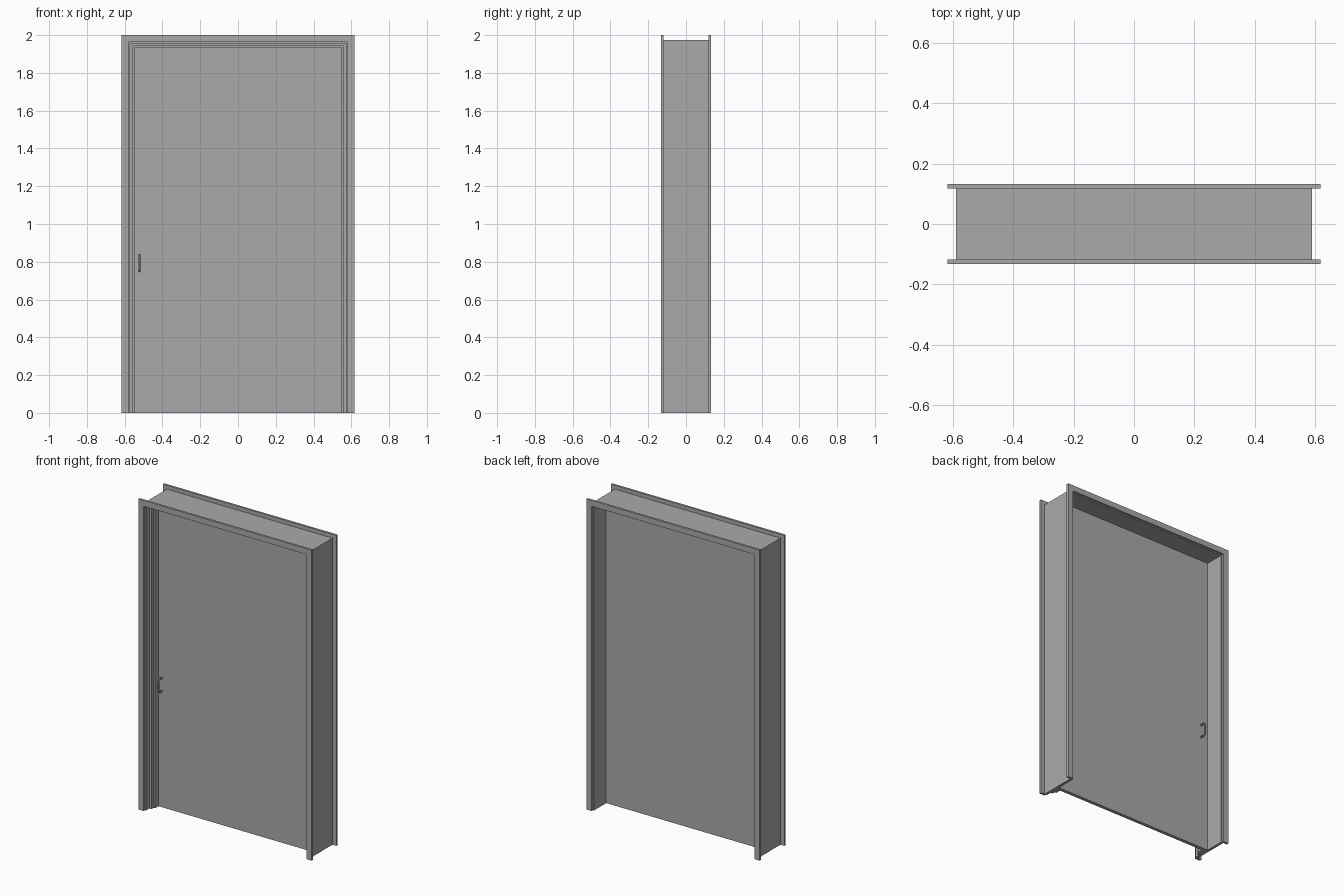
import bpy, bmesh
from mathutils import Vector

cube = bpy.data.objects.get("Cube")
if cube:
    bpy.data.objects.remove(cube, do_unlink=True)

grey = bpy.data.materials.new("plain_grey")
grey.use_nodes = True
colour = (0.4, 0.4, 0.4, 1)
grey.diffuse_color = colour
grey.node_tree.nodes["Principled BSDF"].inputs["Base Color"].default_value = colour


def extrude_outline(name, outline, y0, y1):
    """Extrude an x-z outline from y0 back to y1."""
    bm = bmesh.new()
    face = bm.faces.new([bm.verts.new((x, y0, z)) for x, z in outline])
    out = bmesh.ops.extrude_face_region(bm, geom=[face])
    moved = [v for v in out["geom"] if isinstance(v, bmesh.types.BMVert)]
    bmesh.ops.translate(bm, verts=moved, vec=(0, y1 - y0, 0))
    bmesh.ops.recalc_face_normals(bm, faces=bm.faces)
    mesh = bpy.data.meshes.new(name)
    bm.to_mesh(mesh)
    bm.free()
    mesh.materials.append(grey)
    obj = bpy.data.objects.new(name, mesh)
    bpy.context.collection.objects.link(obj)
    return obj


def surround(name, outer, inner, y0, y1):
    """Three-sided frame; outer and inner are (half width, top height)."""
    (ow, oh), (iw, ih) = outer, inner
    right = [(ow, oh), (ow, 0), (iw, 0), (iw, ih)]
    left = [(-x, z) for x, z in reversed(right)]
    return extrude_outline(name, right + left, y0, y1)


# Sizes shared by neighbouring parts
CASING, CASING_IN = (0.618, 2.0), (0.58, 1.963)
JAMB, JAMB_IN = (0.59, 1.975), (0.573, 1.956)
STOP_IN, INNER_STOP_IN = (0.558, 1.942), (0.547, 1.931)
DEPTH, TRIM = 0.132, 0.014
DOOR_FRONT, DOOR_BACK = -0.028, -0.006

# Trim, jamb and stepped stops
surround("front_casing", CASING, CASING_IN, -DEPTH, TRIM - DEPTH)
surround("back_casing", CASING, CASING_IN, DEPTH - TRIM, DEPTH)
surround("jamb", JAMB, JAMB_IN, TRIM - DEPTH, DEPTH - TRIM)
surround("outer_stop", JAMB_IN, STOP_IN, -0.083, DOOR_FRONT)
surround("inner_stop", STOP_IN, INNER_STOP_IN, -0.063, DOOR_FRONT)

# Door leaf
w, h = JAMB_IN
extrude_outline("door_leaf", [(-w, 0), (w, 0), (w, h), (-w, h)],
                DOOR_FRONT, DOOR_BACK)


# Pull handles, one on each face of the door
def pull_handle(name, y, direction):
    reach, bend = 0.036, 0.012
    lo, hi, x = 0.751, 0.834, -0.522
    end = y + direction * reach
    knee = end - direction * bend
    path = [(y, lo), (knee, lo), (end, lo + bend),
            (end, hi - bend), (knee, hi), (y, hi)]
    data = bpy.data.curves.new(name, "CURVE")
    data.dimensions = "3D"
    data.bevel_depth = 0.006
    data.bevel_resolution = 2
    data.resolution_u = 5
    data.use_fill_caps = True
    spline = data.splines.new("BEZIER")
    spline.bezier_points.add(len(path) - 1)
    for point, (py, pz) in zip(spline.bezier_points, path):
        point.co = (x, py, pz)
        point.handle_left_type = point.handle_right_type = "VECTOR"
    # Round the two corners
    pts = spline.bezier_points
    for a, b in ((1, 2), (3, 4)):
        corner = Vector((x, end, lo if a == 1 else hi))
        pts[a].handle_right_type = pts[b].handle_left_type = "FREE"
        pts[a].handle_right = pts[a].co.lerp(corner, 0.55)
        pts[b].handle_left = pts[b].co.lerp(corner, 0.55)
    data.materials.append(grey)
    obj = bpy.data.objects.new(name, data)
    bpy.context.collection.objects.link(obj)
    bpy.ops.object.select_all(action="DESELECT")
    obj.select_set(True)
    bpy.context.view_layer.objects.active = obj
    bpy.ops.object.convert(target="MESH")
    bpy.ops.object.shade_smooth_by_angle()


pull_handle("front_handle", DOOR_FRONT, -1)
pull_handle("back_handle", DOOR_BACK, 1)
